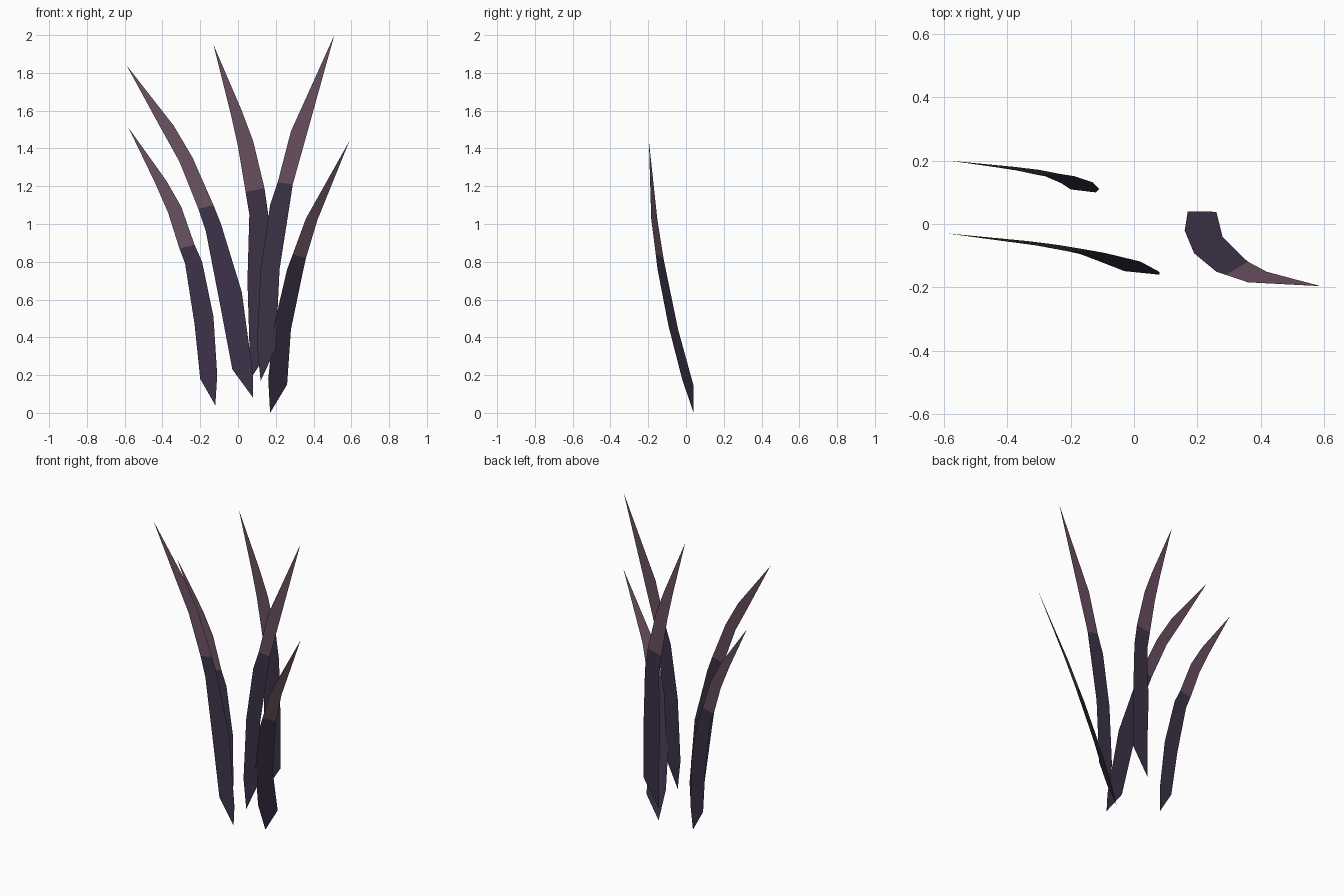
import bpy

default_cube = bpy.data.objects.get("Cube")
if default_cube:
    bpy.data.objects.remove(default_cube, do_unlink=True)


def make_material(name, red, green, blue):
    colour = (red, green, blue, 1)
    material = bpy.data.materials.new(name)
    material.use_nodes = True
    material.diffuse_color = colour
    shader = material.node_tree.nodes["Principled BSDF"]
    shader.inputs["Base Color"].default_value = colour
    return material


LOWER = make_material("dark_violet_leaf", .045, .032, .064)
UPPER = make_material("dusty_mauve_tip", .14, .08, .115)
TIP_STARTS_AT_ROW = 4


def build_blade(name, root, rows, tip, offset, lean=0, turn=0):
    """Single-sheet blade: pointed root, left/right rows, pointed tip.

    The sheet lies in a plane set by its depth offset, its lean with
    height and its turn across the width.
    """
    outline = [root]
    for left_x, left_z, right_x, right_z in rows:
        outline += [(left_x, left_z), (right_x, right_z)]
    outline.append(tip)
    vertices = [(x, offset + lean * z + turn * x, z) for x, z in outline]

    # Row n has its left vertex at 2n-1 and its right vertex at 2n
    last = len(vertices) - 1
    faces = [(0, 2, 1)]
    for n in range(1, len(rows)):
        left, right = 2 * n - 1, 2 * n
        faces.append((left, right, right + 2, left + 2))
    faces.append((last - 2, last - 1, last))

    mesh = bpy.data.meshes.new(name)
    mesh.from_pydata(vertices, [], faces)
    mesh.materials.append(LOWER)
    mesh.materials.append(UPPER)
    for polygon in mesh.polygons:
        polygon.material_index = int(polygon.index >= TIP_STARTS_AT_ROW)
    mesh.update()
    blade = bpy.data.objects.new(name, mesh)
    bpy.context.collection.objects.link(blade)


# Short blade leaning to the right, at the back
build_blade("short_right_blade", (-.12, .04), [
    (-.2, .18, -.11, .2),
    (-.23, .47, -.13, .51),
    (-.28, .79, -.19, .8),
    (-.31, .87, -.23, .89),
    (-.37, 1.06, -.3, 1.09),
    (-.44, 1.22, -.38, 1.23),
], (-.58, 1.51), offset=.097, lean=.068)

# Long blade leaning to the right, at the front
build_blade("long_right_blade", (.08, .08), [
    (-.03, .23, .08, .2),
    (-.1, .6, .02, .64),
    (-.17, .96, -.09, 1),
    (-.21, 1.08, -.13, 1.1),
    (-.31, 1.33, -.24, 1.35),
    (-.41, 1.51, -.34, 1.52),
], (-.59, 1.84), offset=-.166, lean=.074)

# Upright blade at the back
build_blade("back_upright_blade", (.06, .17), [
    (.06, .37, .17, .34),
    (.05, .7, .17, .7),
    (.06, 1.05, .16, 1.05),
    (.04, 1.17, .14, 1.19),
    (0, 1.41, .08, 1.44),
    (-.04, 1.59, .02, 1.6),
], (-.13, 1.95), offset=.195)

# Tallest blade, leaning to the left
build_blade("tall_left_blade", (.12, .17), [
    (.1, .36, .2, .34),
    (.12, .76, .22, .76),
    (.17, 1.1, .27, 1.08),
    (.21, 1.22, .29, 1.21),
    (.28, 1.49, .36, 1.46),
], (.51, 2), offset=-.086)

# Short blade leaning to the left and tipping towards the front
build_blade("short_left_blade", (.17, 0), [
    (.16, .18, .26, .15),
    (.19, .46, .28, .44),
    (.26, .76, .34, .73),
    (.29, .84, .36, .82),
    (.36, 1.03, .42, 1.02),
], (.59, 1.44), offset=-.045, lean=-.31, turn=.5)
